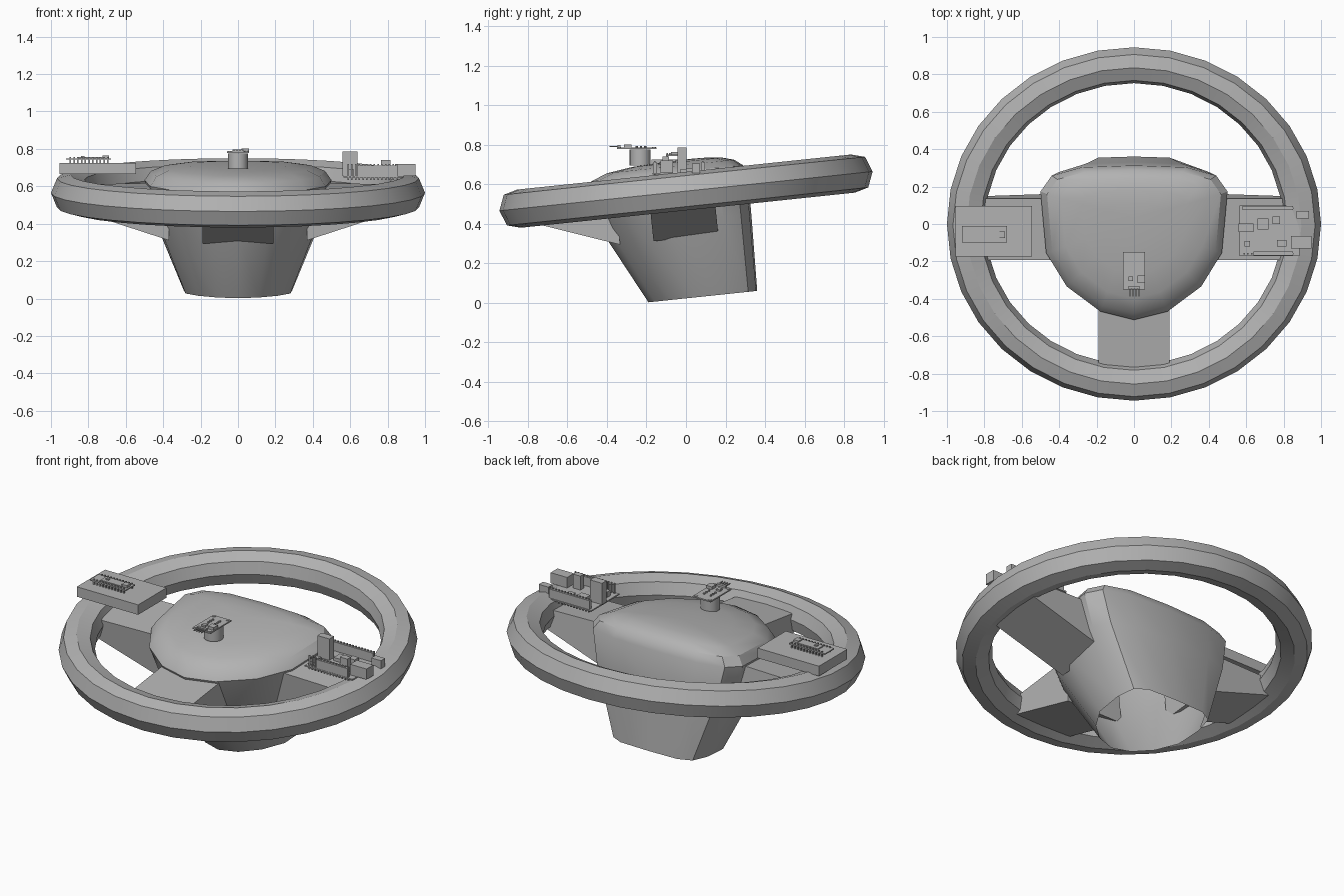
import bpy, bmesh, math
from mathutils import Matrix, Vector

cube = bpy.data.objects.get("Cube")
if cube:
    bpy.data.objects.remove(cube, do_unlink=True)

grey = bpy.data.materials.new("plain_grey")
grey.use_nodes = True
grey.diffuse_color = (0.45, 0.45, 0.45, 1)
grey.node_tree.nodes["Principled BSDF"].inputs["Base Color"].default_value = (0.45, 0.45, 0.45, 1)

# Wheel parts share one tilted frame
TILT = Matrix.Translation((0, 0, 0.565)) @ Matrix.Rotation(math.radians(6), 4, "X")


def finish(name, bm, matrix=None, angle=None):
    bmesh.ops.recalc_face_normals(bm, faces=bm.faces)
    if matrix:
        bm.transform(matrix)
    mesh = bpy.data.meshes.new(name)
    bm.to_mesh(mesh)
    bm.free()
    mesh.materials.append(grey)
    obj = bpy.data.objects.new(name, mesh)
    bpy.context.collection.objects.link(obj)
    if angle:
        bpy.ops.object.select_all(action="DESELECT")
        obj.select_set(True)
        bpy.context.view_layer.objects.active = obj
        bpy.ops.object.shade_smooth_by_angle(angle=math.radians(angle))
    return obj


def bridge(bm, a, b):
    for i in range(len(a)):
        j = (i + 1) % len(a)
        bm.faces.new((a[i], a[j], b[j], b[i]))


def add_box(bm, x, y, z):
    size = Vector((x[1] - x[0], y[1] - y[0], z[1] - z[0]))
    mid = Vector((sum(x), sum(y), sum(z))) / 2
    bmesh.ops.create_cube(bm, size=1, matrix=Matrix.Translation(mid) @ Matrix.Diagonal(size).to_4x4())


def boxes(name, *specs):
    bm = bmesh.new()
    for spec in specs:
        add_box(bm, *spec)
    return finish(name, bm)


def add_cylinder(bm, x, y, z, radius, height, sides=24):
    bmesh.ops.create_cone(bm, cap_ends=True, segments=sides, radius1=radius, radius2=radius,
                          depth=height, matrix=Matrix.Translation((x, y, z)))


# Rim: eight-sided section swept round a slightly oval ring
section = [(1, 0), (0.968, 0.078), (0.895, 0.097), (0.82, 0.07),
           (0.797, 0), (0.82, -0.07), (0.895, -0.097), (0.968, -0.078)]
bm = bmesh.new()
SEG = 32
rings = []
for i in range(SEG):
    a = math.tau * i / SEG
    rings.append([bm.verts.new((r * math.cos(a), 0.95 * r * math.sin(a), z)) for r, z in section])
for i in range(SEG):
    bridge(bm, rings[i], rings[(i + 1) % SEG])
finish("rim", bm, TILT, 20)

# Hub: open-bottomed shield loft closed by a shallow dome
upper = [(0, 0.32), (0.28, 0.31), (0.44, 0.265), (0.5, 0.18), (0.47, -0.15),
         (0.36, -0.33), (0.18, -0.465), (0, -0.51)]
lower = [(0, 0.306), (0.19, 0.3), (0.265, 0.26), (0.29, 0.15), (0.28, -0.01),
         (0.21, -0.13), (0.11, -0.215), (0, -0.248)]


def full(half):
    return half + [(-x, y) for x, y in half[-2:0:-1]]


bm = bmesh.new()
loops = []
for t, z in ((0, -0.54), (0.77, -0.15), (1, 0.05)):
    loops.append([bm.verts.new((p[0] + (q[0] - p[0]) * t, p[1] + (q[1] - p[1]) * t, z))
                  for p, q in zip(full(lower), full(upper))])
for s, z in ((0.93, 0.1), (0.78, 0.132), (0.55, 0.15), (0.28, 0.158)):
    loops.append([bm.verts.new((x * s, 0.05 + (y - 0.05) * s, z)) for x, y in full(upper)])
for a, b in zip(loops, loops[1:]):
    bridge(bm, a, b)
tip = bm.verts.new((0, 0.05, 0.16))
for i, v in enumerate(loops[-1]):
    bm.faces.new((v, loops[-1][(i + 1) % len(loops[-1])], tip))
finish("hub", bm, TILT, 32)


# Spokes: wedges that deepen towards the hub
def spoke(name, inner, outer, lo, hi, turn):
    bm = bmesh.new()
    ends = []
    for r, bottom, top in ((inner, -0.235, 0.04), (outer, -0.075, 0.03)):
        ends.append([bm.verts.new(c) for c in ((r, lo, bottom), (r, hi, bottom), (r, hi, top), (r, lo, top))])
    bridge(bm, *ends)
    bm.faces.new(ends[0])
    bm.faces.new(ends[1])
    finish(name, bm, TILT @ Matrix.Rotation(math.radians(turn), 4, "Z"))


spoke("left_spoke", 0.37, 0.86, -0.19, 0.14, 0)
spoke("right_spoke", 0.37, 0.86, -0.14, 0.19, 180)
spoke("front_spoke", 0.36, 0.8, -0.19, 0.19, -90)

# Battery case with a small board on top
boxes("battery_case", ((-0.955, -0.545), (-0.175, 0.095), (0.665, 0.725)))
boxes("small_board", ((-0.92, -0.68), (-0.1, -0.012), (0.743, 0.75)),
      ((-0.86, -0.72), (-0.085, -0.03), (0.75, 0.757)),
      ((-0.725, -0.69), (-0.075, -0.04), (0.75, 0.764)),
      ((-0.84, -0.82), (-0.065, -0.05), (0.757, 0.763)))
pins = [((x, x + 0.008), (y, y + 0.008), (0.725, 0.757))
        for x in [-0.9 + 0.02 * i for i in range(11)] for y in (-0.098, -0.022)]
boxes("small_board_pins", *pins)

# Controller board with headers, sockets and chips
boxes("controller_board", ((0.565, 0.885), (-0.17, 0.1), (0.648, 0.656)))
boxes("pin_headers", ((0.64, 0.85), (-0.168, -0.148), (0.656, 0.71)),
      ((0.58, 0.85), (0.075, 0.095), (0.656, 0.71)))
pins = [((x, x + 0.008), (y, y + 0.008), (0.635, 0.718))
        for x in [0.585 + 0.02 * i for i in range(14)] for y in (-0.162, 0.081)]
boxes("header_pins", *pins)
boxes("usb_socket", ((0.87, 0.935), (0.03, 0.07), (0.656, 0.705)))
boxes("power_socket", ((0.84, 0.95), (-0.13, -0.065), (0.656, 0.72)))
boxes("tall_connector", ((0.56, 0.64), (-0.042, 0.002), (0.656, 0.785)))
boxes("board_chips", ((0.765, 0.815), (-0.12, -0.085), (0.656, 0.74)),
      ((0.66, 0.72), (-0.03, 0.03), (0.656, 0.675)),
      ((0.74, 0.78), (0.0, 0.04), (0.656, 0.68)),
      ((0.59, 0.62), (-0.12, -0.09), (0.656, 0.69)))

# Sensor on a round post over the hub
bm = bmesh.new()
add_cylinder(bm, 0, -0.232, 0.735, 0.053, 0.08)
finish("sensor_post", bm, None, 30)
boxes("sensor_board", ((-0.06, 0.06), (-0.35, -0.15), (0.777, 0.785)),
      ((0.02, 0.058), (-0.315, -0.275), (0.785, 0.802)),
      ((-0.03, -0.005), (-0.305, -0.28), (0.785, 0.795)),
      ((-0.03, 0.03), (-0.348, -0.332), (0.785, 0.798)))
boxes("sensor_pins", *[((x, x + 0.006), (-0.388, -0.335), (0.788, 0.794))
                       for x in (-0.025, -0.009, 0.007, 0.023)])
bm = bmesh.new()
for x in (-0.046, 0.046):
    for y in (-0.338, -0.163):
        add_cylinder(bm, x, y, 0.785, 0.01, 0.006, 12)
for x in (-0.022, 0.022):
    for y in (-0.25, -0.228, -0.206):
        add_cylinder(bm, x, y, 0.787, 0.006, 0.012, 8)
finish("sensor_studs", bm)
